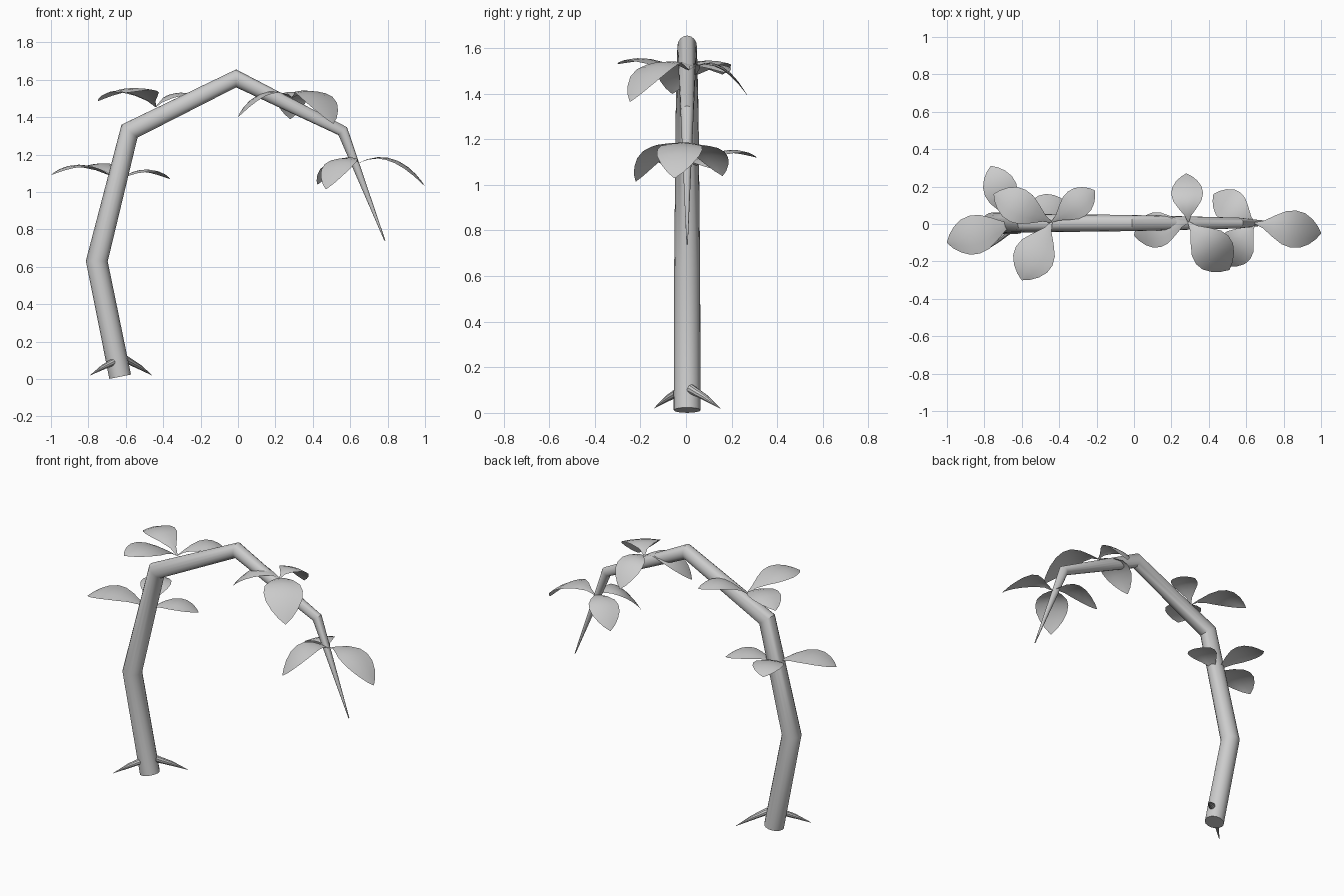
import bpy, bmesh, math
from mathutils import Vector

if "Cube" in bpy.data.objects:
    bpy.data.objects.remove(bpy.data.objects["Cube"])


def finish(bm, name, angle=30):
    me = bpy.data.meshes.new(name)
    bm.to_mesh(me)
    bm.free()
    ob = bpy.data.objects.new(name, me)
    bpy.context.collection.objects.link(ob)
    bpy.ops.object.select_all(action='DESELECT')
    bpy.context.view_layer.objects.active = ob
    ob.select_set(True)
    bpy.ops.object.shade_smooth_by_angle(angle=math.radians(angle))
    return ob


def tube(name, path, sides=16):
    """Mitred, tapered tube along (x, y, z, radius) points."""
    bm = bmesh.new()
    pts = [Vector(p[:3]) for p in path]
    rings = []
    for i, p in enumerate(pts):
        d0 = (p - pts[max(i - 1, 0)]).normalized()
        d1 = (pts[min(i + 1, len(pts) - 1)] - p).normalized()
        t = (d0 + d1).normalized()
        side = Vector((0, 1, 0))
        side = (side - t * side.dot(t)).normalized()
        n = side.cross(t)
        stretch = 1 / max(t.dot(d1 if d1.length else d0), 0.5)
        r = path[i][3]
        rings.append([bm.verts.new(p + r * (math.cos(a) * side + math.sin(a) * stretch * n))
                      for a in (math.tau * k / sides for k in range(sides))])
    for a, b in zip(rings, rings[1:]):
        for k in range(sides):
            j = (k + 1) % sides
            bm.faces.new((a[k], a[j], b[j], b[k]))
    bm.faces.new(rings[0])
    bm.faces.new(rings[-1])
    bmesh.ops.recalc_face_normals(bm, faces=bm.faces)
    return finish(bm, name)


def leaf(name, base, tip, peak, width):
    """Thin arched blade from base to tip, peak = height of the arch."""
    bm = bmesh.new()
    b, t = Vector(base), Vector(tip)
    c = b.lerp(t, 0.55)
    c.z = 2 * peak - (b.z + t.z) / 2
    flat = Vector((t.x - b.x, t.y - b.y, 0)).normalized()
    side = Vector((-flat.y, flat.x, 0))
    shape = [(0, .04), (.12, .2), (.27, .58), (.42, .9), (.56, 1),
             (.7, .93), (.83, .68), (.93, .36), (1, .02)]
    rows = []
    for u, w in shape:
        p = (1 - u) ** 2 * b + 2 * u * (1 - u) * c + u * u * t
        rows.append([bm.verts.new(p + side * (s * w * width / 2)
                                  - Vector((0, 0, 0.012 * s * s * w)))
                     for s in (-1, -.5, 0, .5, 1)])
    for p, q in zip(rows, rows[1:]):
        for k in range(4):
            bm.faces.new((p[k], q[k], q[k + 1], p[k + 1]))
    return finish(bm, name, 60)


# Bent stem
tube("stem", [(-0.63, .005, .012, .059), (-0.755, .005, .63, .057),
              (-0.58, .005, 1.325, .05), (-0.01, .005, 1.607, .043),
              (0.56, .005, 1.325, .029), (0.785, .005, .74, .003)])

# Root spikes
for i, (a, b) in enumerate([((-.65, -.02, .1), (-.79, -.14, .02)),
                            ((-.6, .02, .105), (-.46, .15, .02))]):
    m = Vector(a).lerp(Vector(b), .5) + Vector((0, 0, .004))
    tube(f"root_spike_{i + 1}", [(*a, .021), (*m, .014), (*b, .001)], 10)

# Leaf clusters: base, then (tip, arch height, width) per leaf
clusters = {
    "lower_left": ((-.64, .005, 1.06), [((-1.0, -.10, 1.09), 1.145, .21),
                                        ((-.765, .31, 1.12), 1.15, .18),
                                        ((-.365, .12, 1.07), 1.12, .17)]),
    "upper_left": ((-.44, .01, 1.455), [((-.75, .16, 1.485), 1.545, .19),
                                        ((-.60, -.30, 1.53), 1.55, .22),
                                        ((-.21, .18, 1.49), 1.53, .16)]),
    "upper_right": ((.29, .01, 1.505), [((0.0, -.06, 1.40), 1.53, .19),
                                        ((.28, .27, 1.39), 1.525, .17),
                                        ((.51, -.245, 1.365), 1.53, .23)]),
    "lower_right": ((.645, .005, 1.155), [((1.0, -.05, 1.03), 1.175, .20),
                                          ((.425, .16, 1.04), 1.165, .18),
                                          ((.47, -.22, 1.015), 1.17, .20)]),
}
for cname, (base, leaves) in clusters.items():
    for i, (tip, peak, width) in enumerate(leaves):
        leaf(f"{cname}_leaf_{i + 1}", base, tip, peak, width)
